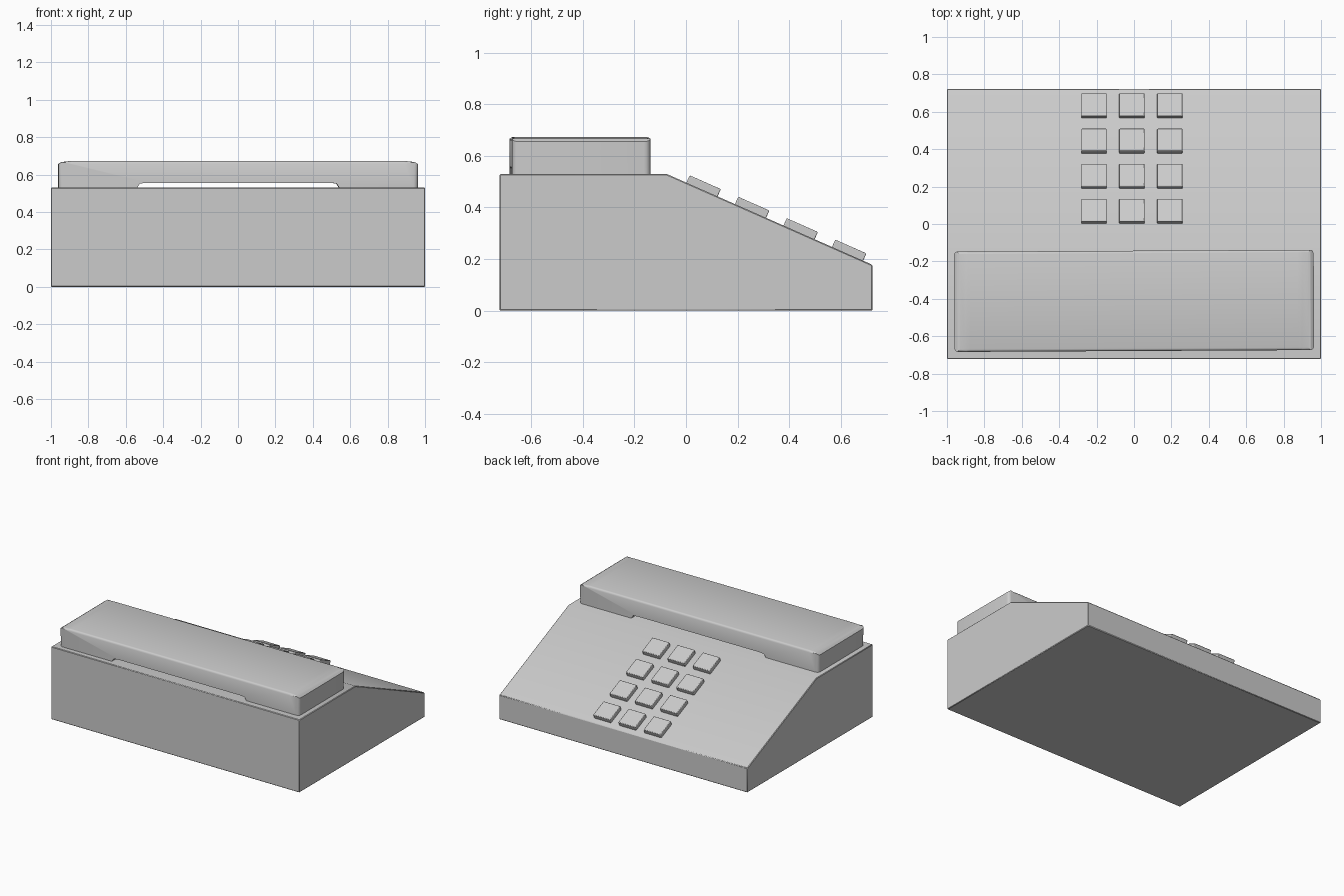
import bpy, bmesh, math
from mathutils import Matrix

if "Cube" in bpy.data.objects:
    bpy.data.objects.remove(bpy.data.objects["Cube"])


def make_object(name, bm, bevel=0.0, segments=2):
    bmesh.ops.recalc_face_normals(bm, faces=bm.faces[:])
    mesh = bpy.data.meshes.new(name)
    bm.to_mesh(mesh)
    bm.free()
    obj = bpy.data.objects.new(name, mesh)
    bpy.context.collection.objects.link(obj)
    if bevel:
        mod = obj.modifiers.new("soft_edges", "BEVEL")
        mod.width, mod.segments = bevel, segments
        mod.limit_method, mod.angle_limit = "ANGLE", math.radians(40)
    bpy.ops.object.select_all(action="DESELECT")
    obj.select_set(True)
    bpy.context.view_layer.objects.active = obj
    bpy.ops.object.shade_smooth_by_angle(angle=math.radians(35))
    return obj


def extrude_profile(points, vector):
    bm = bmesh.new()
    face = bm.faces.new([bm.verts.new(p) for p in points])
    result = bmesh.ops.extrude_face_region(bm, geom=[face])
    verts = [g for g in result["geom"] if isinstance(g, bmesh.types.BMVert)]
    bmesh.ops.translate(bm, verts=verts, vec=vector)
    return bm


# Wedge-shaped telephone body
SLOPE_Y, SLOPE_Z = -0.075, 0.53
side = [(-0.722, 0), (0.722, 0), (0.722, 0.178), (SLOPE_Y, SLOPE_Z), (-0.722, SLOPE_Z)]
make_object("body", extrude_profile([(-1, y, z) for y, z in side], (2, 0, 0)), 0.004, 1)

# Handset: bridge profile with a shallow grip gap underneath
half = [(0.48, 0.556), (0.525, 0.553), (0.54, 0.53), (0.962, 0.53),
        (0.962, 0.655), (0.945, 0.667), (0.89, 0.673)]
outline = half + [(-x, z) for x, z in reversed(half)]
bm = extrude_profile([(x, -0.268, z) for x, z in outline], (0, 0.536, 0))
# round the four vertical corners
corners = [e for e in bm.edges
           if all(abs(v.co.y) > 0.26 for v in e.verts)
           and abs(abs(e.verts[0].co.x) - 0.962) < 1e-4
           and abs(e.verts[0].co.x - e.verts[1].co.x) < 1e-4
           and e.verts[0].co.y * e.verts[1].co.y > 0]
bmesh.ops.bevel(bm, geom=corners, offset=0.025, segments=4, profile=0.5, affect="EDGES")
# soften the long top edges
rim = [e for e in bm.edges if all(v.co.z > 0.65 and abs(v.co.y) > 0.267 for v in e.verts)]
bmesh.ops.bevel(bm, geom=rim, offset=0.014, segments=3, profile=0.5, affect="EDGES")
handset = make_object("handset", bm)
handset.location.y = -0.411
handset.rotation_euler.z = math.radians(0.3)

# Keypad: 3 x 4 square keys tilted onto the sloping panel
slope = (0.178 - SLOPE_Z) / (0.722 - SLOPE_Y)
tilt = Matrix.Rotation(math.atan(slope), 4, "X")
for row in range(4):
    for col in range(3):
        x = -0.214 + 0.203 * col
        y = 0.062 + 0.188 * row
        z = SLOPE_Z + slope * (y - SLOPE_Y)
        bm = bmesh.new()
        bmesh.ops.create_cube(bm, size=1, matrix=Matrix.Translation((0, 0, 0.008))
                              @ Matrix.Diagonal((0.136, 0.132, 0.046, 1)))
        key = make_object(f"key_{row + 1}_{col + 1}", bm, 0.004, 2)
        key.matrix_world = Matrix.Translation((x, y, z)) @ tilt
